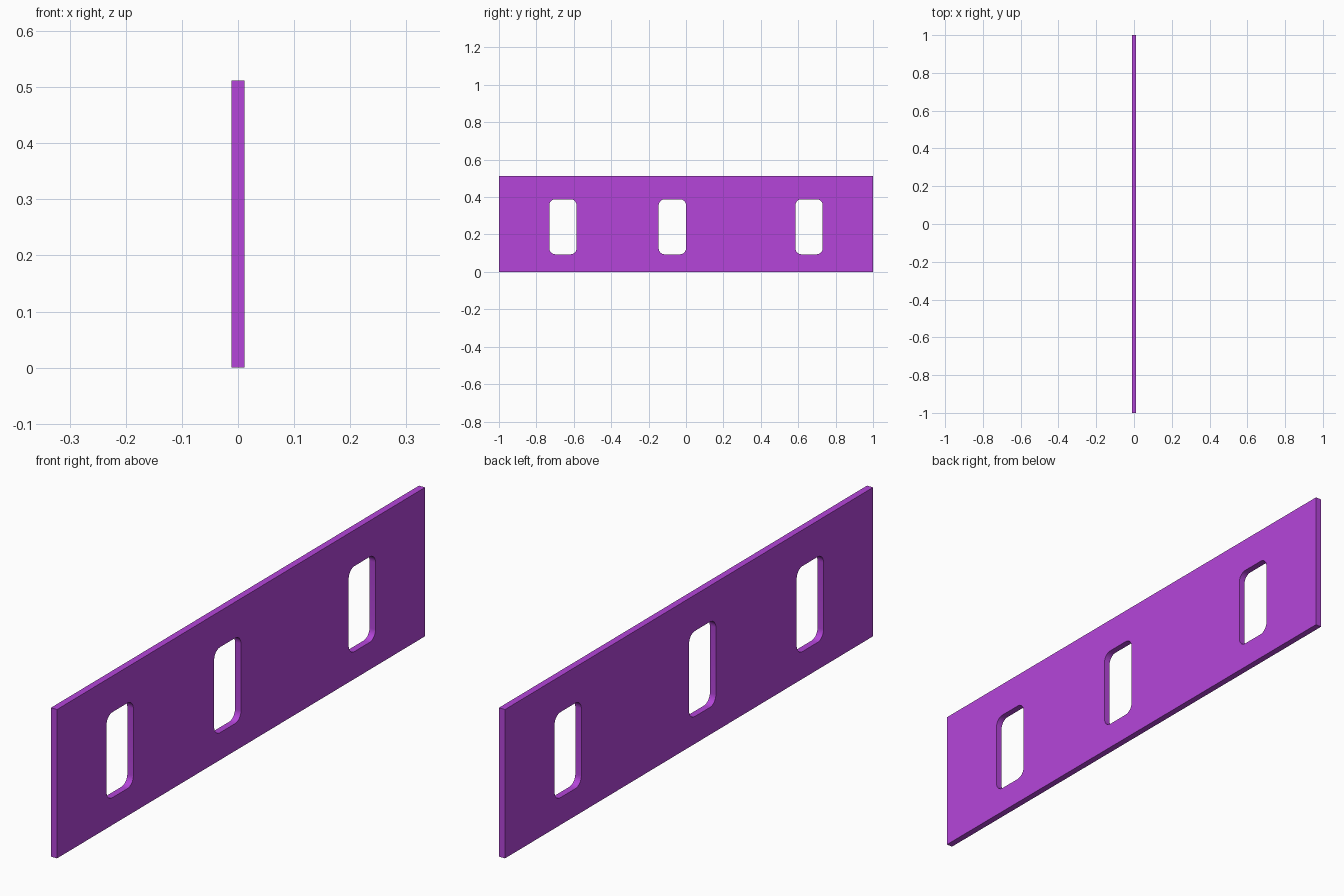
import bpy
from math import cos, sin, pi, radians

if "Cube" in bpy.data.objects:
    bpy.data.objects.remove(bpy.data.objects["Cube"])

HEIGHT, THICK = 0.512, 0.023
SLOT_W, SLOT_Z0, SLOT_Z1, RADIUS = 0.146, 0.094, 0.388, 0.032
SLOT_CENTRES = (-0.658, -0.073, 0.658)
SEGMENTS = 8


def rounded_slot(cy):
    """Outline of one slot with rounded corners."""
    y0, y1 = cy - SLOT_W / 2 + RADIUS, cy + SLOT_W / 2 - RADIUS
    z0, z1 = SLOT_Z0 + RADIUS, SLOT_Z1 - RADIUS
    pts = []
    for i, (y, z) in enumerate(((y1, z1), (y0, z1), (y0, z0), (y1, z0))):
        for s in range(SEGMENTS + 1):
            a = (i + s / SEGMENTS) * pi / 2
            pts.append((y + RADIUS * cos(a), z + RADIUS * sin(a)))
    return pts


def add_loop(curve, pts):
    spline = curve.splines.new('POLY')
    spline.points.add(len(pts) - 1)
    for p, (u, v) in zip(spline.points, pts):
        p.co = (u, v, 0, 1)
    spline.use_cyclic_u = True


# Board profile with three slots, extruded to thickness
curve = bpy.data.curves.new("slotted_board", 'CURVE')
curve.dimensions = '2D'
curve.fill_mode = 'BOTH'
curve.extrude = THICK / 2
add_loop(curve, [(-1, 0), (1, 0), (1, HEIGHT), (-1, HEIGHT)])
for c in SLOT_CENTRES:
    add_loop(curve, rounded_slot(c))

board = bpy.data.objects.new("slotted_board", curve)
bpy.context.collection.objects.link(board)
board.rotation_euler = (radians(90), 0, radians(90))

# Turn into a mesh, keeping hard edges
bpy.context.view_layer.objects.active = board
board.select_set(True)
bpy.ops.object.convert(target='MESH')
bpy.ops.object.mode_set(mode='EDIT')
bpy.ops.mesh.select_all(action='SELECT')
bpy.ops.mesh.remove_doubles(threshold=0.0001)
bpy.ops.mesh.normals_make_consistent(inside=False)
bpy.ops.object.mode_set(mode='OBJECT')
bpy.ops.object.transform_apply(location=False, rotation=True, scale=False)
bpy.ops.object.shade_smooth_by_angle(angle=radians(30))

# Purple finish
mat = bpy.data.materials.new("purple")
mat.diffuse_color = (0.46, 0.06, 0.70, 1)
mat.use_nodes = True
mat.node_tree.nodes["Principled BSDF"].inputs["Base Color"].default_value = mat.diffuse_color
board.data.materials.clear()
board.data.materials.append(mat)
